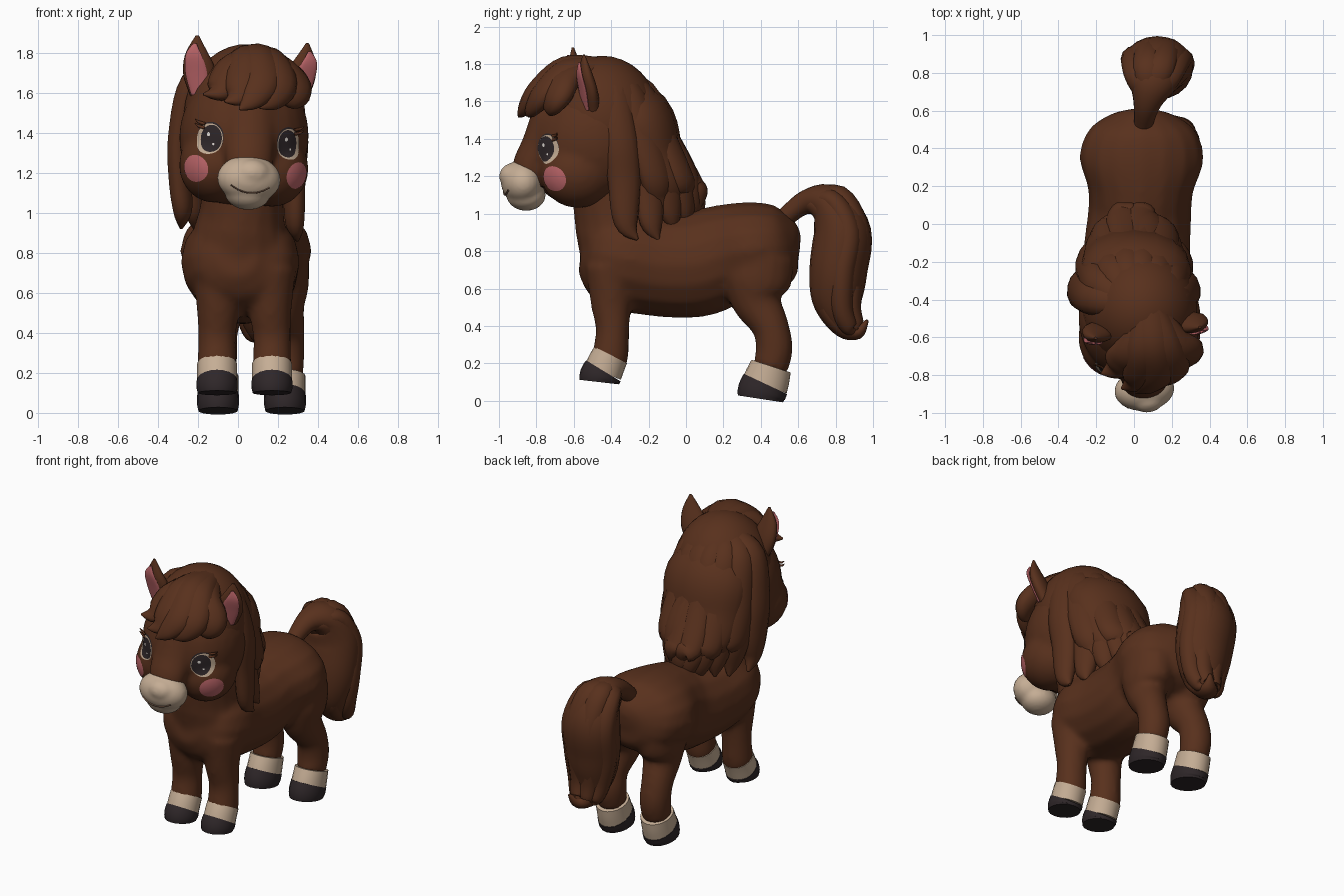
import bpy, bmesh, math, random
from mathutils import Vector, Matrix

random.seed(4)
if "Cube" in bpy.data.objects:
    bpy.data.objects.remove(bpy.data.objects["Cube"])


def material(name, rgb):
    m = bpy.data.materials.new(name)
    m.use_nodes = True
    m.diffuse_color = (*rgb, 1)
    m.node_tree.nodes["Principled BSDF"].inputs["Base Color"].default_value = (*rgb, 1)
    return m


BROWN = material("chestnut coat", (0.098, 0.03, 0.012))
CREAM = material("cream", (0.56, 0.42, 0.30))
DARK = material("charcoal", (0.028, 0.02, 0.022))
PINK = material("blush pink", (0.5, 0.13, 0.14))
TAN = material("mouth tan", (0.2, 0.11, 0.07))
WHITE = material("eye glint", (0.85, 0.8, 0.75))

# Head frame: turned and tilted a little to its left
HEAD = (Matrix.Translation((0.03, -0.5, 1.38)) @ Matrix.Rotation(math.radians(6), 4, 'Z')
        @ Matrix.Rotation(math.radians(4), 4, 'Y'))
WORLD = Matrix.Identity(4)


def spline(pts, steps):
    """Catmull-Rom samples through tuples of any length."""
    p = [pts[0]] + list(pts) + [pts[-1]]
    out = []
    for i in range(1, len(p) - 2):
        for k in range(steps):
            t = k / steps
            out.append([0.5 * (2 * b + (c - a) * t + (2 * a - 5 * b + 4 * c - d) * t * t
                               + (3 * b - a - 3 * c + d) * t ** 3)
                        for a, b, c, d in zip(p[i - 1], p[i], p[i + 1], p[i + 2])])
    return out + [list(pts[-1])]


def tube(bm, pts, side=(1, 0, 0), steps=5, n=16, frame=WORLD):
    """Loft ellipses (x, y, z, radius along side, other radius) along a path."""
    rows, side = spline(pts, steps), Vector(side)
    mid = [Vector(r[:3]) for r in rows]
    rings = []
    for i, r in enumerate(rows):
        t = (mid[min(i + 1, len(mid) - 1)] - mid[max(i - 1, 0)]).normalized()
        v = t.cross(side).normalized()
        w = v.cross(t)
        ring = []
        for k in range(n):
            a = math.tau * k / n
            off = w * math.cos(a) * max(r[3], 0.002) + v * math.sin(a) * max(r[4], 0.002)
            ring.append(bm.verts.new(frame @ (mid[i] + off)))
        rings.append(ring)
    for A, B in zip(rings, rings[1:]):
        for k in range(n):
            j = (k + 1) % n
            bm.faces.new((A[k], A[j], B[j], B[k]))
    bm.faces.new(rings[0])
    bm.faces.new(rings[-1])


def ball(bm, c, r, frame=WORLD):
    m = frame @ Matrix.Translation(c) @ Matrix.Diagonal((*r, 1))
    bmesh.ops.create_uvsphere(bm, u_segments=28, v_segments=18, radius=1, matrix=m)


def finish(bm, name, mat, voxel=0, smooth=8):
    bmesh.ops.recalc_face_normals(bm, faces=bm.faces)
    me = bpy.data.meshes.new(name)
    bm.to_mesh(me)
    bm.free()
    me.materials.append(mat)
    ob = bpy.data.objects.new(name, me)
    bpy.context.collection.objects.link(ob)
    if voxel:
        mod = ob.modifiers.new("Blend", 'REMESH')
        mod.mode, mod.voxel_size, mod.use_smooth_shade = 'VOXEL', voxel, True
        mod = ob.modifiers.new("Soften", 'SMOOTH')
        mod.factor, mod.iterations = 0.5, smooth
    bpy.ops.object.select_all(action='DESELECT')
    ob.select_set(True)
    bpy.context.view_layer.objects.active = ob
    bpy.ops.object.shade_smooth_by_angle(angle=math.radians(50))
    return ob


# Body: torso, neck and four legs blended into one skin
body = bmesh.new()
tube(body, [(0, -.56, .8, .1, .12), (0, -.49, .79, .23, .215), (.01, -.35, .765, .295, .275),
            (.015, -.15, .73, .285, .28), (.03, .05, .73, .275, .285), (.035, .18, .77, .28, .275),
            (.04, .35, .81, .33, .255), (.04, .5, .82, .28, .22), (.04, .585, .83, .15, .14),
            (.04, .61, .83, .04, .04)])
tube(body, [(0, -.37, .72, .26, .19), (.01, -.365, .9, .235, .225), (.02, -.39, 1.03, .21, .215),
            (.03, -.45, 1.25, .2, .18)])
for x in (-.105, .17):
    top = x * .95
    tube(body, [(top, -.4, .72, .13, .14), (top, -.4, .52, .108, .11), (x, -.393, .38, .095, .09),
                (x, -.405, .24, .098, .098), (x, -.42, .2, .09, .09)])
    # Front feet: sock, then hoof
    for name, mat, rows in (
            ("front_sock", CREAM, [(x, -.403, .245, .1, .098), (x, -.425, .2, .1, .102), (x, -.445, .15, .1, .104)]),
            ("front_hoof", DARK, [(x, -.442, .16, .102, .108), (x, -.46, .128, .103, .11), (x, -.465, .1, .096, .104)])):
        bm = bmesh.new()
        tube(bm, rows, steps=3, n=20)
        finish(bm, name, mat)
for x in (-.1, .235):
    top = .04 + (x - .04) * .9
    tube(body, [(top, .4, .78, .14, .18), (top, .38, .64, .14, .185), (top, .38, .53, .118, .135),
                (x, .45, .4, .1, .1), (x, .472, .28, .098, .1), (x, .45, .17, .09, .095)])
    # Rear feet
    for name, mat, rows in (
            ("rear_sock", CREAM, [(x, .455, .185, .102, .11), (x, .437, .13, .102, .12), (x, .42, .08, .103, .125)]),
            ("rear_hoof", DARK, [(x, .425, .09, .104, .128), (x, .405, .045, .105, .13), (x, .398, .01, .098, .122)])):
        bm = bmesh.new()
        tube(bm, rows, steps=3, n=20)
        finish(bm, name, mat)
finish(body, "body", BROWN, .018)

# Head: cranium, cheeks and nose bridge
bm = bmesh.new()
ball(bm, (0, 0, 0), (.325, .335, .36), HEAD)
for s in (-1, 1):
    ball(bm, (s * .145, -.09, -.15), (.18, .205, .19), HEAD)
tube(bm, [(0, -.2, .12, .15, .14), (0, -.285, -.02, .13, .1), (0, -.34, -.13, .12, .09), (0, -.34, -.24, .1, .08)], frame=HEAD)
head = finish(bm, "head", BROWN, .018)

# Muzzle with nose tip and chin
bm = bmesh.new()
ball(bm, (0, -.378, -.21), (.16, .112, .118), HEAD)
ball(bm, (.01, -.43, -.18), (.09, .07, .07), HEAD)
ball(bm, (0, -.355, -.28), (.115, .105, .085), HEAD)
finish(bm, "muzzle", CREAM, .012, 4)


def muzzle_y(x, z):
    return -.378 - .11 * math.sqrt(max(0, 1 - (x / .16) ** 2 - ((z + .21) / .118) ** 2))


bm = bmesh.new()
smile = []
for k in range(-4, 5):
    x = k * .024
    z = -.28 + 3.5 * x * x
    smile.append((x, muzzle_y(x, z), z, .004, .008))
tube(bm, smile, side=(0, 0, 1), steps=2, n=8, frame=HEAD)
finish(bm, "mouth", TAN)


def face_disc(name, mat, x, y, z, turn, rx, rz, lift):
    """Thin oval laid on the head surface."""
    bm = bmesh.new()
    bmesh.ops.create_grid(bm, x_segments=14, y_segments=14, size=1)
    for v in bm.verts:
        a, b = v.co.x, v.co.y
        v.co = (a * math.sqrt(1 - b * b / 2) * rx, b * math.sqrt(1 - a * a / 2) * rz, 0)
    ob = finish(bm, name, mat)
    out = Vector((math.sin(turn), -math.cos(turn), 0))
    spot = Vector((x, y, z)) + out * .3
    ob.matrix_world = HEAD @ Matrix.Translation(spot) @ out.to_track_quat('Z', 'Y').to_matrix().to_4x4()
    mod = ob.modifiers.new("Lay on head", 'SHRINKWRAP')
    mod.target, mod.wrap_method, mod.offset = head, 'PROJECT', lift
    mod.use_project_z, mod.use_positive_direction, mod.use_negative_direction = True, False, True


for s, label in ((-1, "right"), (1, "left")):
    # Eyes and blush
    t = s * math.radians(37)
    face_disc(label + "_eye_lid", DARK, s * .2, -.265, -.016, t, .079, .079, .002)
    face_disc(label + "_eye_white", CREAM, s * .203, -.265, -.022, t, .078, .077, .004)
    face_disc(label + "_iris", DARK, s * .192, -.27, -.02, t, .062, .068, .007)
    for dx, dz, r in ((-.018, .02, .01), (.02, -.028, .006)):
        face_disc(label + "_glint", WHITE, s * .192 + dx, -.27, -.02 + dz, t, r, r, .009)
    face_disc(label + "_cheek_blush", PINK, s * .222, -.195, -.175, s * math.radians(43), .078, .067, .004)
    # Lashes at the outer corner
    bm = bmesh.new()
    for dz in (0, .02):
        tube(bm, [(s * .225, -.24, .03 + dz, .008, .006), (s * .255, -.222, .038 + dz, .007, .006),
                  (s * .275, -.22, .052 + dz, .002, .002)], side=(0, 0, 1), n=8, frame=HEAD)
    finish(bm, label + "_lashes", BROWN)
    # Ears: cupped leaf with pink lining set towards the outer edge
    for name, mat, k, f in (("_ear", BROWN, 1, 0), ("_ear_lining", PINK, .66, -.034)):
        bm = bmesh.new()
        ox = -f * .6 * s
        th = .042 if f == 0 else .01
        tube(bm, [(s * .225 + ox, -.03 + f, .2, .065 * k, th), (s * .25 + ox, -.05 + f, .3, .083 * k, th),
                  (s * .272 + ox, -.07 + f, .39, .062 * k, th * .8),
                  (s * .278 + ox * .5, -.08 + f * .7, .49 - .12 * (1 - k), .008, .006)],
             side=(.97, s * .24, 0), n=14, frame=HEAD)
        finish(bm, label + name, mat)

# Mane: scalp cap, core, then two layers of locks fanned round the back
bm = bmesh.new()
ball(bm, (0, .05, .1), (.305, .32, .365), HEAD)
tube(bm, [(.01, -.42, 1.6, .2, .15), (.01, -.27, 1.5, .29, .2), (0, -.19, 1.3, .28, .18),
          (0, -.09, 1.12, .24, .13), (0, -.02, 1.0, .1, .04)])
for count, width, bulge, length in ((11, 1, 0, 0), (6, .75, .022, .1)):
    for i in range(count):
        u = width * (-1 + 2 * i / (count - 1))
        q, j = u * u, random.uniform(-.03, .03)
        a = u * math.radians(80)
        bx, by = math.sin(a) * bulge, math.cos(a) * bulge
        tip = .95 - .09 * abs(u) + .08 * max(0, -u) + length + j
        tube(bm, [(.02 + .08 * u, -.42, 1.74, .07, .05),
                  (.225 * u + bx, -.24 - .15 * q + by, 1.65, .09, .065),
                  (.29 * u + bx, -.1 - .25 * q + by, 1.4 + j, .095, .06),
                  (.28 * u + j * .6 + bx, .02 - .35 * q + by, 1.18 + j, .09, .057),
                  (.285 * u - j * .5, .055 - .375 * q + by, tip + .09, .065, .048),
                  (.3 * u - j, .05 - .31 * q + by, tip, .008, .008)],
             side=(math.cos(a), -math.sin(a), 0), n=12)
finish(bm, "mane", BROWN)

# Forelock: locks sweeping over the brow
bm = bmesh.new()
for i in range(5):
    u = -1 + i * .5
    j = random.uniform(-.02, .02)
    q = u * u
    tube(bm, [(.03, .03, .4, .09, .06), (.03 + .1 * u, -.15, .395 - .045 * q, .1, .07),
              (.04 + .17 * u, -.29 + .08 * q, .285 - .02 * q, .1, .065),
              (.0 + .19 * u + j, -.36 + .11 * q, .19 + .02 * q, .065, .04),
              (-.06 + .2 * u + j, -.39 + .12 * q, .145 + .04 * q + j, .005, .005)],
         side=(1, .5 * u, 0), n=12, frame=HEAD)
finish(bm, "forelock", BROWN)

# Tail: arched core with overlapping locks and a flicked tip
bm = bmesh.new()
tube(bm, [(.05, .53, .98, .05, .05), (.07, .64, 1.06, .075, .065), (.1, .76, 1.05, .14, .11),
          (.12, .835, .9, .185, .155), (.13, .815, .7, .18, .155), (.13, .81, .54, .145, .135),
          (.14, .85, .41, .09, .08), (.17, .92, .37, .05, .04), (.2, .97, .43, .008, .008)], n=20)
for x, y, flick in ((-.11, .03, 0), (-.04, .08, .03), (.05, .08, .06), (.11, .02, .02), (.04, -.08, 0), (-.05, -.08, 0)):
    tube(bm, [(.08, .65, 1.06, .05, .05), (.1 + x * .6, .77 + y * .6, 1.06 + y * .4, .085, .06),
              (.12 + x, .85 + y * .8, .9, .08, .07), (.13 + x, .82 + y * .8, .68, .08, .07),
              (.14 + x * .8, .82 + y * .7, .5, .065, .06), (.14 + x * .6, .86 + y * .3 + flick * .5, .39, .045, .045),
              (.14 + x * .6, .89 + flick, .36 + flick, .004, .004)], n=12)
finish(bm, "tail", BROWN)
